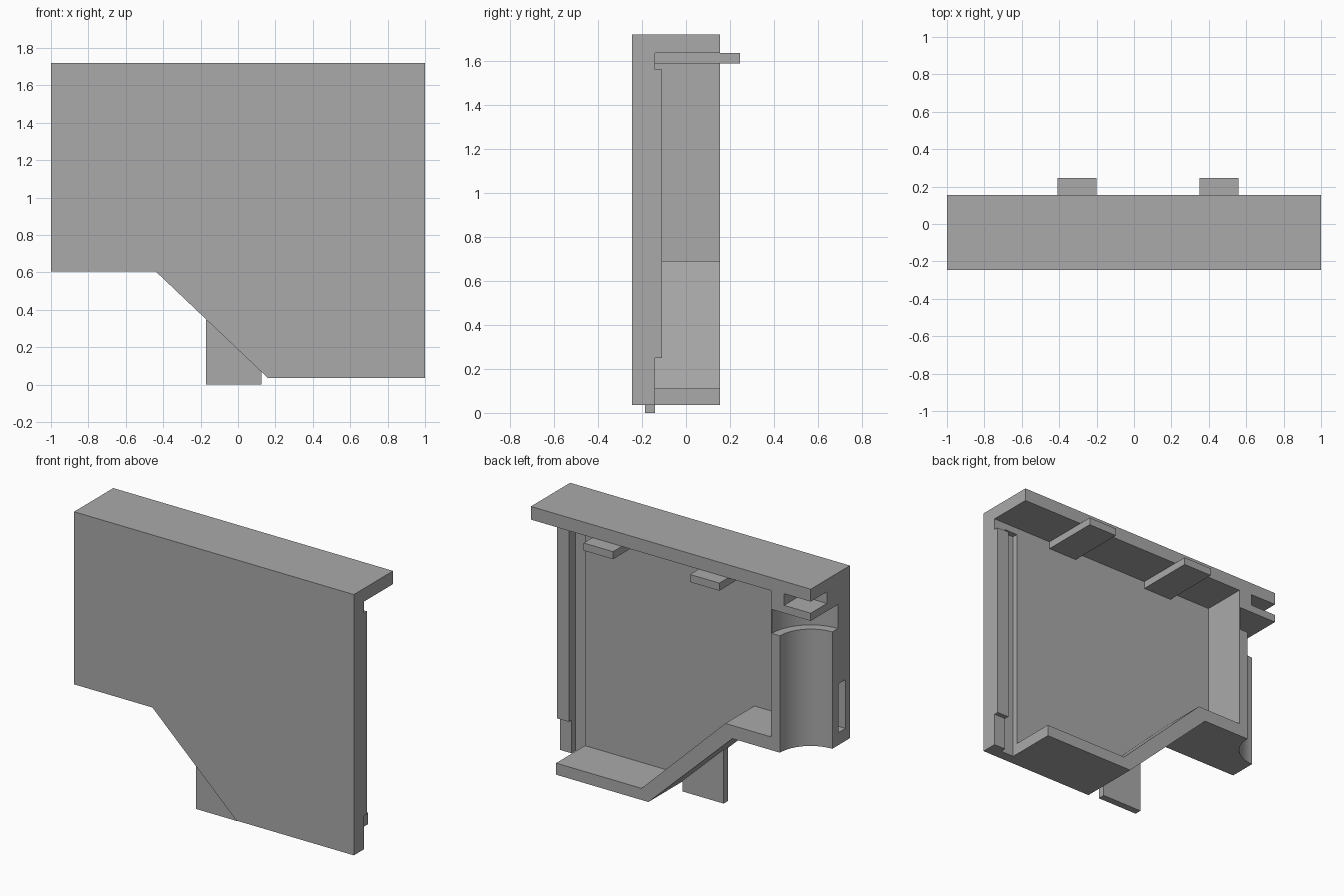
import bpy
import bmesh

cube = bpy.data.objects.get("Cube")
if cube:
    bpy.data.objects.remove(cube, do_unlink=True)

grey = bpy.data.materials.new("plain grey")
grey.use_nodes = True
colour = (0.4, 0.4, 0.4, 1)
grey.diffuse_color = colour
grey.node_tree.nodes["Principled BSDF"].inputs["Base Color"].default_value = colour


def add_object(name, bm):
    bmesh.ops.recalc_face_normals(bm, faces=bm.faces)
    mesh = bpy.data.meshes.new(name)
    bm.to_mesh(mesh)
    bm.free()
    mesh.materials.append(grey)
    obj = bpy.data.objects.new(name, mesh)
    bpy.context.collection.objects.link(obj)
    return obj


def prism(name, outline, y0, y1):
    """Extrude an x-z outline from y0 to y1."""
    bm = bmesh.new()
    face = bm.faces.new([bm.verts.new((x, y0, z)) for x, z in outline])
    new = bmesh.ops.extrude_face_region(bm, geom=[face])["geom"]
    verts = [v for v in new if isinstance(v, bmesh.types.BMVert)]
    bmesh.ops.translate(bm, verts=verts, vec=(0, y1 - y0, 0))
    return add_object(name, bm)


def box(name, x, y, z):
    return prism(name, [(x[0], z[0]), (x[1], z[0]), (x[1], z[1]), (x[0], z[1])], *y)


def cylinder(name, x, y, radius, z0, z1):
    bm = bmesh.new()
    bmesh.ops.create_cone(bm, cap_ends=True, segments=96, radius1=radius,
                          radius2=radius, depth=z1 - z0)
    bmesh.ops.translate(bm, verts=bm.verts, vec=(x, y, (z0 + z1) / 2))
    return add_object(name, bm)


# Solid housing outline
housing = prism("housing", [(-1, 0.605), (-0.44, 0.605), (0.16, 0.035), (1, 0.035),
                            (1, 1.72), (-1, 1.72)], -0.245, 0.155)

# Cutters: rear cavity, rail groove, rear slot, side slot, stepped round recess
cutters = [
    prism("cavity_cutter", [(1.1, -0.1), (0.82, -0.1), (0.82, 0.11), (0.21, 0.11),
                            (-0.39, 0.69), (-0.715, 0.69), (-0.715, 1.635),
                            (1.1, 1.635)], -0.14, 0.3),
    box("groove_cutter", (0.82, 0.915), (-0.177, -0.1), (-0.1, 1.59)),
    box("rear_slot_cutter", (-1.1, -0.81), (-0.01, 0.3), (1.565, 1.64)),
    box("side_slot_cutter", (-1.1, -0.9), (-0.2, -0.127), (0.685, 1)),
    cylinder("recess_cutter", -1, 0.155, 0.22, 0.5, 1.4),
    cylinder("wide_recess_cutter", -1, 0.155, 0.278, 1.36, 1.515),
]
for cutter in cutters:
    cutter.hide_render = True
    cut = housing.modifiers.new(cutter.name, "BOOLEAN")
    cut.operation = "DIFFERENCE"
    cut.solver = "EXACT"
    cut.object = cutter

# Bake the cuts and drop the cutters
bpy.context.view_layer.update()
graph = bpy.context.evaluated_depsgraph_get()
baked = bpy.data.meshes.new_from_object(housing.evaluated_get(graph))
housing.modifiers.clear()
housing.data = baked
for cutter in cutters:
    bpy.data.objects.remove(cutter, do_unlink=True)

# Rail strip along the open edge
box("rail_strip", (0.915, 1), (-0.145, -0.11), (0.25, 1.56))

# Foot below the sloped edge
box("foot", (-0.17, 0.125), (-0.187, -0.141), (0, 0.345))

# Hooks under the top slab
for name, x in (("right_hook", -0.41), ("left_hook", 0.35)):
    box(name, (x, x + 0.21), (-0.141, 0.245), (1.587, 1.636))

# Smooth the curved recess, keep edges sharp
bpy.ops.object.select_all(action="DESELECT")
housing.select_set(True)
bpy.context.view_layer.objects.active = housing
bpy.ops.object.shade_smooth_by_angle()
